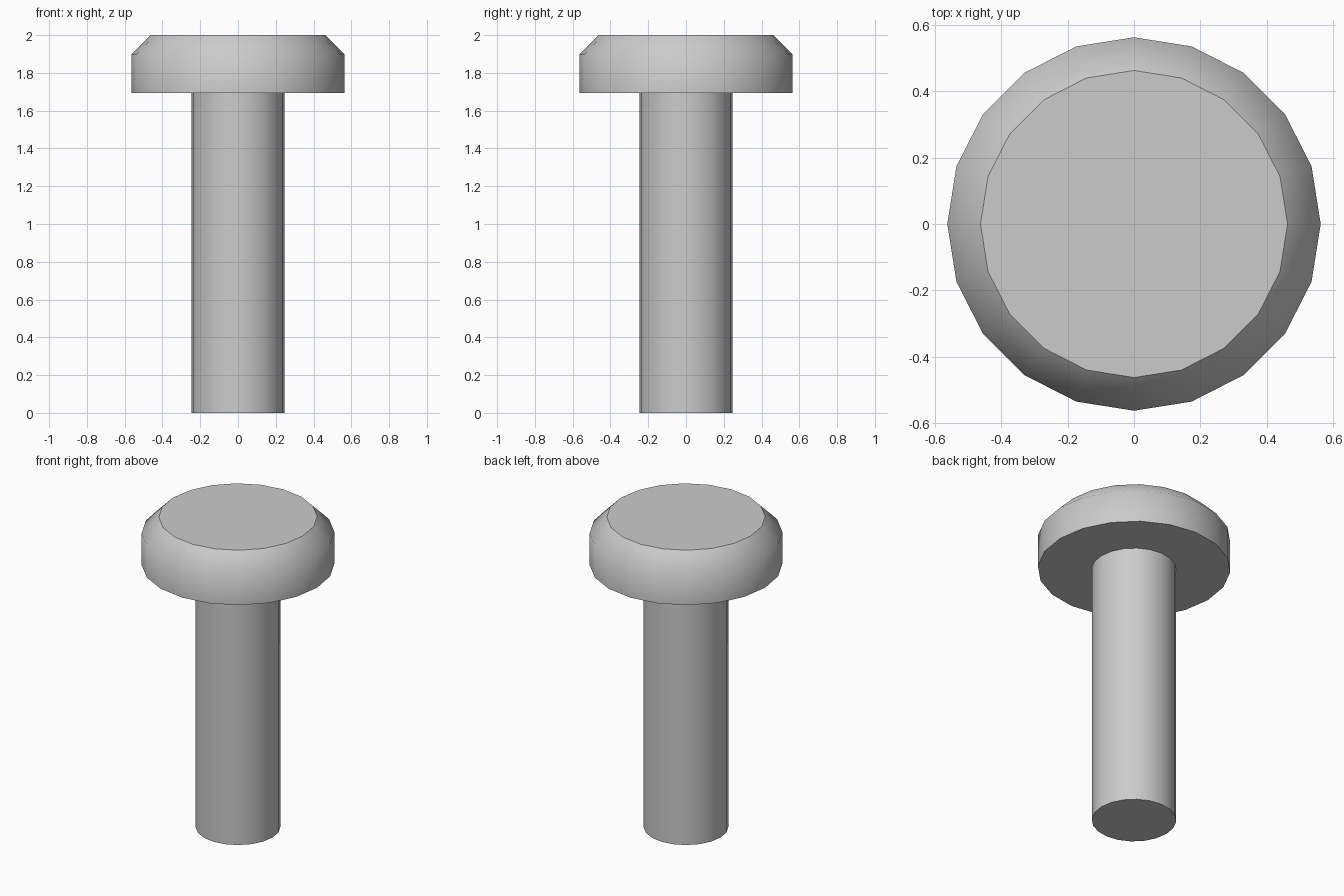
import bpy, bmesh
from math import sin, cos, tau, radians

if "Cube" in bpy.data.objects:
    bpy.data.objects.remove(bpy.data.objects["Cube"])

SIDES = 20

# Profile (radius, height) from the shaft foot up to the chamfered head
PROFILE = [(0.247, 0.0), (0.247, 1.693),      # shaft
           (0.5625, 1.693), (0.5625, 1.9),    # head underside and rim
           (0.4625, 2.0)]                     # head chamfer


def lathe(name, profile, sides):
    bm = bmesh.new()
    rings = [[bm.verts.new((r * cos(tau * i / sides), r * sin(tau * i / sides), z))
              for i in range(sides)] for r, z in profile]
    for low, high in zip(rings, rings[1:]):
        for i in range(sides):
            j = (i + 1) % sides
            bm.faces.new((low[i], low[j], high[j], high[i]))
    # flat end caps
    bm.faces.new(rings[0][::-1])
    bm.faces.new(rings[-1])
    mesh = bpy.data.meshes.new(name)
    bm.to_mesh(mesh)
    bm.free()
    obj = bpy.data.objects.new(name, mesh)
    bpy.context.collection.objects.link(obj)
    return obj


# Headed pin: one closed turned solid
pin = lathe("headed_pin", PROFILE, SIDES)

# Smooth round the sides and over the rim, sharp at the flat ends
bpy.context.view_layer.objects.active = pin
pin.select_set(True)
bpy.ops.object.shade_smooth_by_angle(angle=radians(45))
